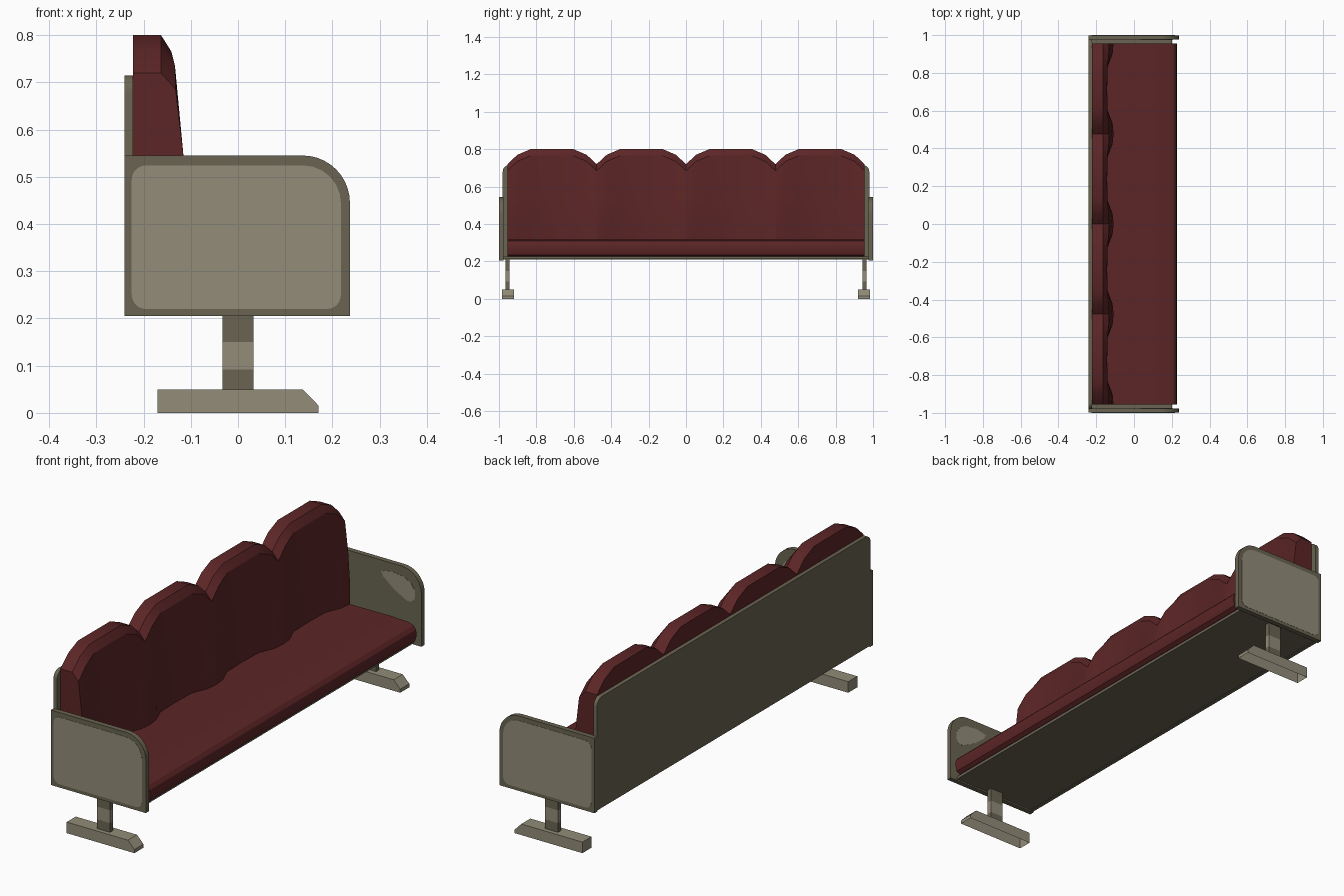
import bpy, bmesh, math

if "Cube" in bpy.data.objects:
    bpy.data.objects.remove(bpy.data.objects["Cube"])


def material(name, rgb):
    m = bpy.data.materials.new(name)
    lin = [((c / 255 + 0.055) / 1.055) ** 2.4 for c in rgb]
    m.diffuse_color = (*lin, 1)
    m.use_nodes = True
    m.node_tree.nodes["Principled BSDF"].inputs["Base Color"].default_value = m.diffuse_color
    return m


LIGHT = material("light beige", (146, 140, 120))
DARK = material("dark olive beige", (106, 100, 81))
RED = material("dark red upholstery", (92, 37, 38))


def finish(name, bm, mat):
    bmesh.ops.recalc_face_normals(bm, faces=bm.faces[:])
    me = bpy.data.meshes.new(name)
    bm.to_mesh(me)
    bm.free()
    me.materials.append(mat)
    ob = bpy.data.objects.new(name, me)
    bpy.context.collection.objects.link(ob)
    bpy.ops.object.select_all(action='DESELECT')
    bpy.context.view_layer.objects.active = ob
    ob.select_set(True)
    bpy.ops.object.shade_smooth_by_angle(angle=math.radians(30))
    return ob


def rounded_rect(u0, u1, v0, v1, radii, n=6):
    """Rectangle outline; radii run bottom-left, bottom-right, top-right, top-left."""
    pts = []
    corners = [(u0, v0, 1, 1), (u1, v0, -1, 1), (u1, v1, -1, -1), (u0, v1, 1, -1)]
    for i, ((u, v, su, sv), r) in enumerate(zip(corners, radii)):
        if r == 0:
            pts.append((u, v))
            continue
        for k in range(n + 1):
            a = math.pi * (1 + i / 2) + math.pi / 2 * k / n
            pts.append((u + su * r + r * math.cos(a), v + sv * r + r * math.sin(a)))
    return pts


def prism(name, pts, axis, a, b, mat, open_bottom=False):
    """Extrude an outline in (x,z) along y, or in (y,z) along x."""
    bm = bmesh.new()

    def at(p, t):
        return (p[0], t, p[1]) if axis == 'y' else (t, p[0], p[1])
    r0 = [bm.verts.new(at(p, a)) for p in pts]
    r1 = [bm.verts.new(at(p, b)) for p in pts]
    bm.faces.new(r0)
    bm.faces.new(r1)
    for i in range(len(pts)):
        j = (i + 1) % len(pts)
        bm.faces.new((r0[i], r0[j], r1[j], r1[i]))
    bmesh.ops.recalc_face_normals(bm, faces=bm.faces[:])
    if open_bottom:
        low = [f for f in bm.faces if f.normal.z < -0.9]
        bmesh.ops.delete(bm, geom=low, context='FACES_ONLY')
    return finish(name, bm, mat)


# Back board, base board and seat
prism("back_board", rounded_rect(-0.98, 0.98, 0.21, 0.715, (0, 0, 0.035, 0.035)),
      'x', -0.24, -0.222, DARK)
prism("base_board", rounded_rect(-0.24, 0.2, 0.212, 0.225, (0, 0, 0, 0)),
      'y', -0.98, 0.98, DARK)
seat_profile = [(-0.222, 0.225), (0.205, 0.225), (0.22, 0.235), (0.228, 0.262),
                (0.225, 0.288), (0.212, 0.304), (0.19, 0.312), (0.1, 0.316), (-0.222, 0.314)]
prism("seat", seat_profile, 'y', -0.955, 0.955, RED)

# End panels, their lighter faces, posts and feet
blob = [(0.035, 0.497), (0.045, 0.475), (0.1, 0.43), (0.165, 0.395), (0.19, 0.395),
        (0.205, 0.415), (0.205, 0.45), (0.185, 0.48), (0.15, 0.5), (0.09, 0.507)]
foot = [(-0.17, 0), (0.17, 0), (0.17, 0.016), (0.137, 0.05), (-0.17, 0.05)]
for s, side in ((-1, "left"), (1, "right")):
    prism("end_panel_" + side, rounded_rect(-0.24, 0.237, 0.205, 0.545, (0, 0, 0.1, 0), 10),
          'y', s * 0.976, s * 0.999, DARK)
    prism("end_panel_face_" + side,
          rounded_rect(-0.225, 0.218, 0.22, 0.524, (0.03, 0.03, 0.08, 0.03)),
          'y', s * 0.998, s * 1.0, LIGHT)
    prism("end_panel_worn_patch_" + side, blob, 'y', s * 0.975, s * 0.977, LIGHT)
    for part, z0, z1, mat in (("lower", 0.04, 0.092, DARK), ("band", 0.092, 0.15, LIGHT),
                              ("upper", 0.15, 0.215, DARK)):
        prism("post_%s_%s" % (part, side), rounded_rect(-0.033, 0.033, z0, z1, (0, 0, 0, 0)),
              'y', s * 0.943, s * 0.965, mat)
    prism("foot_" + side, foot, 'y', s * 0.92, s * 0.985, LIGHT, open_bottom=True)

# Back cushions: one cross-section per column, thicker towards the seams
columns = [(-0.2388, 0.72, 1), (-0.185, 0.77, 0.85), (-0.115, 0.8, 0.1), (0, 0.8, 0),
           (0.115, 0.8, 0.1), (0.185, 0.77, 0.85), (0.2388, 0.72, 1)]
for c in range(4):
    bm = bmesh.new()
    rings = []
    for u, top, k in columns:
        y = -0.7163 + c * 0.4776 + u
        prof = [(-0.222, 0.305), (-0.222, top), (-0.163, top),
                (-0.142 + 0.01 * k, top - 0.035),
                (-0.142 + 0.026 * k, 0.55), (-0.143 + 0.035 * k, 0.43),
                (-0.147 + 0.039 * k, 0.312)]
        rings.append([bm.verts.new((x, y, z)) for x, z in prof])
    for a, b in zip(rings, rings[1:]):
        for i in range(len(a)):
            j = (i + 1) % len(a)
            bm.faces.new((a[i], a[j], b[j], b[i]))
    bm.faces.new(rings[0])
    bm.faces.new(rings[-1])
    finish("back_cushion_%d" % (c + 1), bm, RED)
